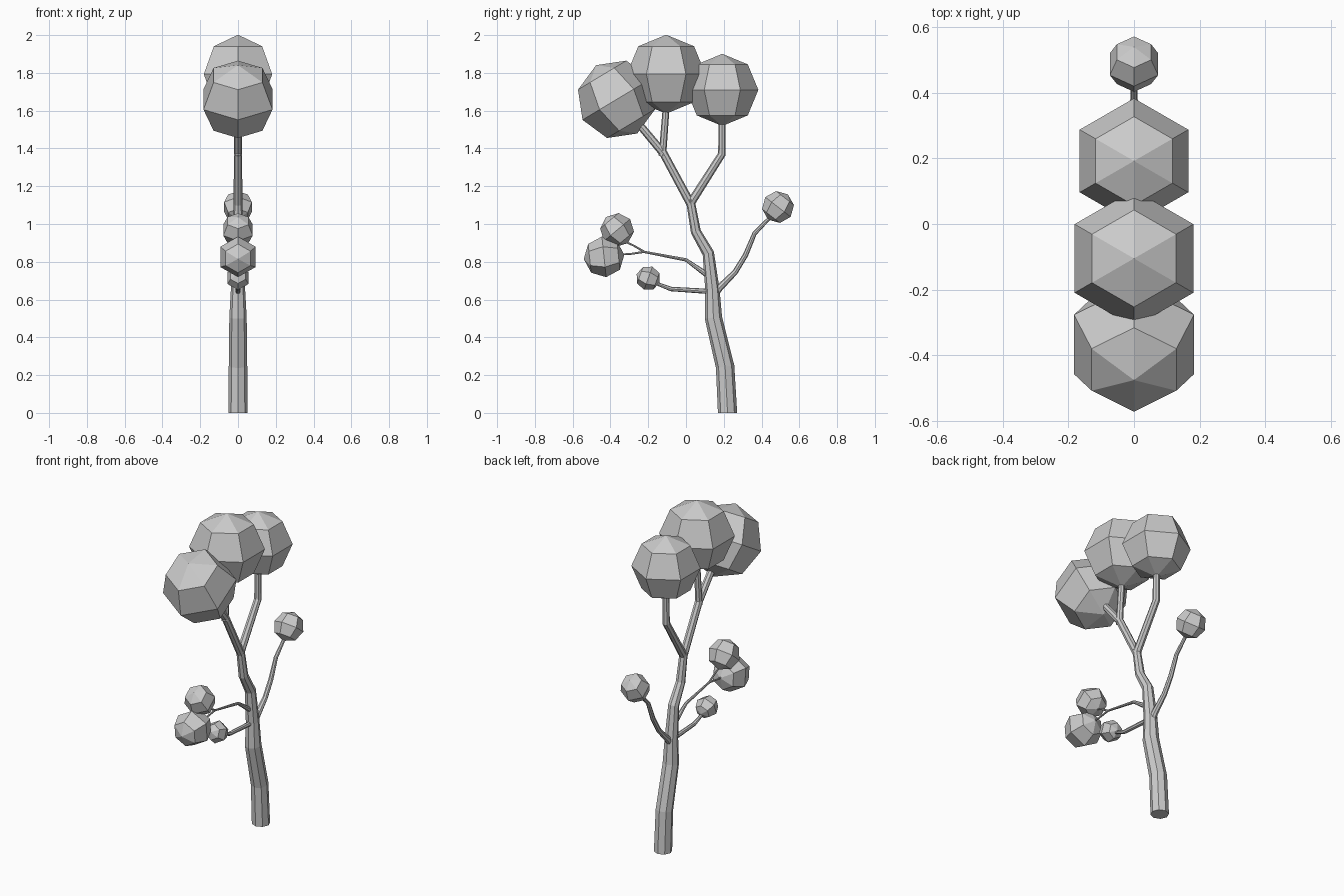
import bpy, bmesh, math
from mathutils import Vector

if "Cube" in bpy.data.objects:
    bpy.data.objects.remove(bpy.data.objects["Cube"])


def limb(name, pts, start=None, sides=8):
    """Tapered faceted tube in the YZ plane; pts are (y, z, radius)."""
    P = [Vector((0, y, z)) for y, z, r in pts]
    bm = bmesh.new()
    rings = []
    for i, p in enumerate(P):
        t = Vector((0, 0, 0))
        if i > 0:
            t += (p - P[i - 1]).normalized()
        if i < len(P) - 1:
            t += (P[i + 1] - p).normalized()
        if i == 0 and start:
            t = Vector(start)
        t.normalize()
        u = Vector((1, 0, 0))
        v = t.cross(u)
        ring = []
        for k in range(sides):
            a = 2 * math.pi * k / sides
            ring.append(bm.verts.new(p + (u * math.cos(a) + v * math.sin(a)) * pts[i][2]))
        rings.append(ring)
    for a, b in zip(rings, rings[1:]):
        for k in range(sides):
            n = (k + 1) % sides
            bm.faces.new((a[k], a[n], b[n], b[k]))
    bm.faces.new(rings[0][::-1])
    bm.faces.new(rings[-1])
    bmesh.ops.recalc_face_normals(bm, faces=bm.faces)
    me = bpy.data.meshes.new(name)
    bm.to_mesh(me)
    bm.free()
    bpy.context.collection.objects.link(bpy.data.objects.new(name, me))


def foliage(name, y, z, r, tilt):
    """Six-sided faceted ball leaning toward -y by tilt degrees."""
    bpy.ops.mesh.primitive_uv_sphere_add(segments=6, ring_count=4, radius=r,
                                         location=(0, y, z),
                                         rotation=(math.radians(tilt), 0, 0))
    bpy.context.object.name = name


# Trunk
limb("trunk", [(.22, 0, .051), (.207, .245, .049), (.145, .505, .046), (.14, .65, .038),
               (.118, .845, .031), (.052, .96, .027), (.022, 1.13, .023)], start=(0, 0, 1))

# Upper limbs
limb("upper_left_limb", [(.028, 1.10, .023), (-.12, 1.375, .022), (-.30, 1.59, .02)])
limb("upper_middle_limb", [(-.125, 1.36, .02), (-.105, 1.62, .018)])
limb("upper_right_limb", [(.024, 1.11, .023), (.19, 1.37, .021), (.192, 1.57, .018)])

# Side branches
limb("right_branch", [(.145, .62, .02), (.18, .665, .019), (.26, .745, .015), (.315, .835, .014),
                      (.363, .95, .012), (.45, 1.04, .009)])
limb("low_left_branch", [(.14, .642, .014), (-.08, .656, .012), (-.17, .69, .008)])
limb("left_branch", [(.12, .725, .016), (0, .81, .009), (-.225, .853, .006)])
limb("left_twig_upper", [(-.22, .852, .006), (-.275, .885, .005), (-.33, .91, .005)])
limb("left_twig_lower", [(-.22, .853, .006), (-.29, .842, .005), (-.37, .837, .005)])

# Crown foliage
foliage("crown_left", -.367, 1.66, .211, 31)
foliage("crown_middle", -.105, 1.793, .209, 0)
foliage("crown_right", .192, 1.71, .191, 0)

# Small foliage balls
foliage("right_ball", .487, 1.09, .085, -38)
foliage("left_upper_ball", -.365, .968, .09, 40)
foliage("left_lower_ball", -.434, .826, .108, 96)
foliage("low_left_ball", -.2, .713, .065, 70)
